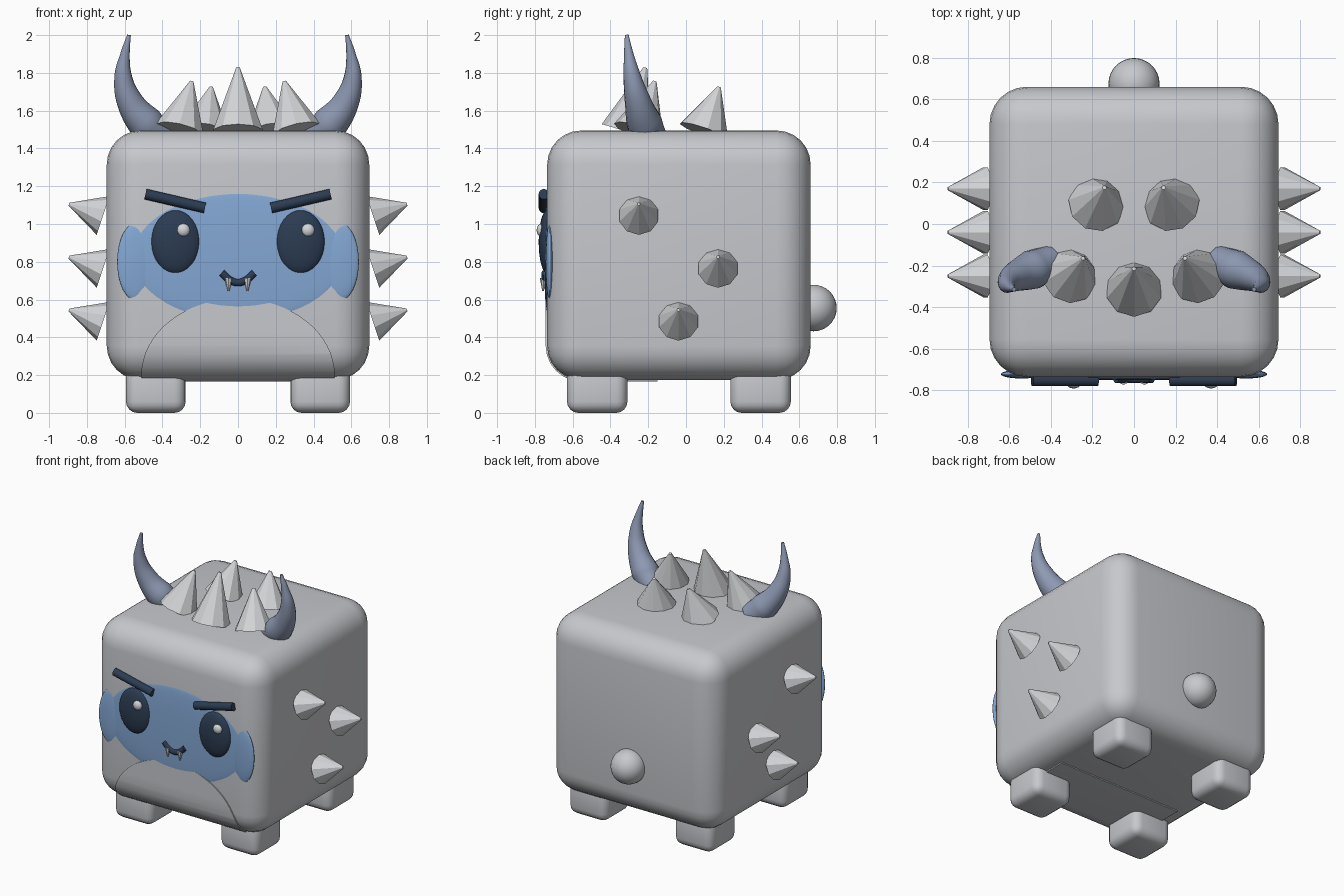
import bpy, bmesh, math
from mathutils import Vector, Matrix

if "Cube" in bpy.data.objects:
    bpy.data.objects.remove(bpy.data.objects["Cube"], do_unlink=True)


def material(name, rgb):
    m = bpy.data.materials.new(name)
    m.use_nodes = True
    m.diffuse_color = (*rgb, 1)
    m.node_tree.nodes["Principled BSDF"].inputs["Base Color"].default_value = (*rgb, 1)
    return m


GREY = material("body grey", (0.57, 0.58, 0.61))
PALE = material("pale spike", (0.65, 0.66, 0.68))
BLUE = material("face blue", (0.23, 0.39, 0.66))
NAVY = material("dark navy", (0.025, 0.045, 0.085))
HORN = material("horn slate", (0.27, 0.32, 0.45))


def finish(name, bm, mat, smooth=180):
    bmesh.ops.recalc_face_normals(bm, faces=bm.faces)
    me = bpy.data.meshes.new(name)
    bm.to_mesh(me)
    bm.free()
    me.materials.append(mat)
    ob = bpy.data.objects.new(name, me)
    bpy.context.collection.objects.link(ob)
    bpy.ops.object.select_all(action="DESELECT")
    ob.select_set(True)
    bpy.context.view_layer.objects.active = ob
    if smooth:
        bpy.ops.object.shade_smooth_by_angle(angle=math.radians(smooth))
    return ob


def rounded_box(name, centre, size, radius, mat, segments=6):
    bm = bmesh.new()
    bmesh.ops.create_cube(bm, size=1)
    bmesh.ops.scale(bm, vec=size, verts=bm.verts)
    bmesh.ops.bevel(bm, geom=bm.edges[:], offset=radius, segments=segments,
                    profile=0.5, affect="EDGES")
    bmesh.ops.translate(bm, vec=centre, verts=bm.verts)
    return finish(name, bm, mat)


def ellipsoid(name, centre, radii, mat, segments=32):
    bm = bmesh.new()
    bmesh.ops.create_uvsphere(bm, u_segments=segments, v_segments=segments // 2, radius=1)
    bmesh.ops.scale(bm, vec=radii, verts=bm.verts)
    bmesh.ops.translate(bm, vec=centre, verts=bm.verts)
    return finish(name, bm, mat)


def cone(name, base, tip, r1, r2, mat, sides=10, smooth=0):
    base, tip = Vector(base), Vector(tip)
    axis = tip - base
    bm = bmesh.new()
    turn = axis.to_track_quat("Z", "Y").to_matrix().to_4x4()
    bmesh.ops.create_cone(bm, cap_ends=True, segments=sides, radius1=r1, radius2=r2,
                          depth=axis.length,
                          matrix=Matrix.Translation((base + tip) / 2) @ turn)
    return finish(name, bm, mat, smooth)


def tube(name, points, mat):
    # points are (x, y, z, radius), swept as a smooth tapering curve
    cu = bpy.data.curves.new(name, "CURVE")
    cu.dimensions = "3D"
    cu.bevel_depth = 1
    cu.bevel_resolution = 6
    cu.resolution_u = 6
    cu.use_fill_caps = True
    sp = cu.splines.new("BEZIER")
    sp.bezier_points.add(len(points) - 1)
    for bp, (x, y, z, r) in zip(sp.bezier_points, points):
        bp.co = (x, y, z)
        bp.radius = r
        bp.handle_left_type = bp.handle_right_type = "AUTO"
    ob = bpy.data.objects.new(name, cu)
    bpy.context.collection.objects.link(ob)
    cu.materials.append(mat)
    bpy.ops.object.select_all(action="DESELECT")
    ob.select_set(True)
    bpy.context.view_layer.objects.active = ob
    bpy.ops.object.convert(target="MESH")
    bpy.ops.object.shade_smooth_by_angle(angle=math.radians(60))
    return bpy.context.object


# Body, with a thin belly shell cut from a slightly larger copy
CENTRE = (0, -0.0375, 0.835)
rounded_box("body", CENTRE, (1.39, 1.395, 1.32), 0.18, GREY)
belly = rounded_box("belly_patch", CENTRE, (1.406, 1.411, 1.336), 0.188, GREY)
bm = bmesh.new()
bmesh.ops.create_cone(bm, cap_ends=True, segments=64, radius1=1, radius2=1, depth=1,
                      matrix=Matrix.Rotation(math.pi / 2, 4, "X"))
bmesh.ops.scale(bm, vec=(0.512, 0.85, 0.405), verts=bm.verts)
bmesh.ops.translate(bm, vec=(0, -0.575, 0.2), verts=bm.verts)
cutter = finish("belly_cutter", bm, GREY, 0)
cutter.hide_render = True
bpy.context.view_layer.objects.active = belly
cut = belly.modifiers.new("cut", "BOOLEAN")
cut.operation = "INTERSECT"
cut.solver = "EXACT"
cut.object = cutter
bpy.ops.object.modifier_apply(modifier="cut")
bpy.data.objects.remove(cutter, do_unlink=True)
bpy.ops.object.select_all(action="DESELECT")
belly.select_set(True)
bpy.ops.object.shade_smooth_by_angle(angle=math.radians(30))

# Tail and blue face mask
ellipsoid("tail", (0, 0.675, 0.555), (0.123, 0.123, 0.123), GREY)
ellipsoid("face_mask", (0, -0.73, 0.825), (0.575, 0.02, 0.345), BLUE, 48)

for side, s in (("left", 1), ("right", -1)):
    # Feet
    for end, y in (("front", -0.47), ("back", 0.395)):
        rounded_box(f"{end}_{side}_foot", (s * 0.435, y, 0.125),
                    (0.316, 0.32, 0.25), 0.06, GREY, 4)

    # Face
    ellipsoid(f"{side}_cheek", (s * 0.54, -0.722, 0.8), (0.1, 0.021, 0.205), BLUE)
    ellipsoid(f"{side}_eye", (s * 0.33, -0.735, 0.905), (0.13, 0.045, 0.168), NAVY)
    ellipsoid(f"{side}_eye_glint", (s * 0.33 + 0.04, -0.765, 0.967),
              (0.036, 0.026, 0.036), PALE, 16)
    cone(f"{side}_eyebrow", (s * 0.175, -0.752, 1.085), (s * 0.49, -0.752, 1.158),
         0.028, 0.028, NAVY, 16, 40)
    cone(f"{side}_fang", (s * 0.05, -0.752, 0.712), (s * 0.05, -0.757, 0.645),
         0.022, 0.004, PALE, 8)

    # Horns
    tube(f"{side}_horn", [(s * x, y, z, r) for x, y, z, r in (
        (0.40, -0.18, 1.46, 0.08), (0.49, -0.22, 1.535, 0.095),
        (0.573, -0.255, 1.65, 0.07), (0.608, -0.285, 1.78, 0.047),
        (0.598, -0.303, 1.9, 0.025), (0.577, -0.314, 2.0, 0.01))], HORN)

    # Side spikes
    for i, (y, z) in enumerate(((-0.25, 1.045), (0.17, 0.765), (-0.04, 0.485))):
        cone(f"{side}_side_spike_{i + 1}", (s * 0.714, y, z), (s * 0.895, y, z + 0.06),
             0.108, 0.008, PALE)

    # Paired spikes on the crown
    cone(f"{side}_front_crown_spike", (s * 0.31, -0.25, 1.49), (s * 0.245, -0.165, 1.755),
         0.137, 0.01, PALE)
    cone(f"{side}_back_crown_spike", (s * 0.18, 0.095, 1.49), (s * 0.142, 0.175, 1.725),
         0.137, 0.01, PALE)

# Centre crown spike and mouth
cone("middle_crown_spike", (0, -0.315, 1.49), (0, -0.215, 1.828), 0.137, 0.01, PALE)
tube("mouth", [(x, -0.745, z, 0.02) for x, z in (
    (-0.086, 0.742), (-0.045, 0.705), (0, 0.69), (0.045, 0.705), (0.086, 0.742))], NAVY)
